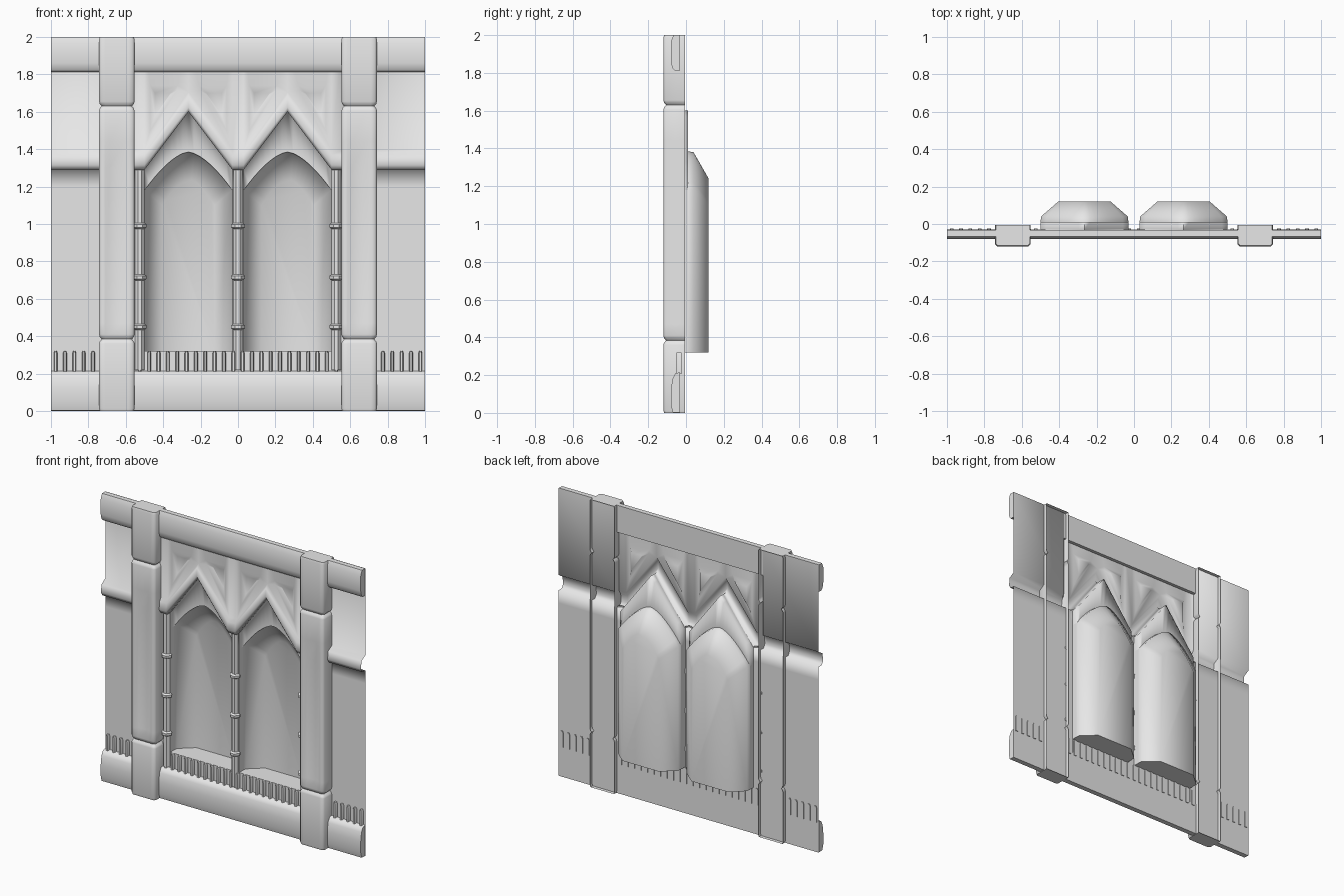
import bpy, bmesh, math

if "Cube" in bpy.data.objects:
    bpy.data.objects.remove(bpy.data.objects["Cube"], do_unlink=True)

stone = bpy.data.materials.new("pale_stone")
stone.use_nodes = True
GREY = (0.8, 0.8, 0.8, 1)
stone.diffuse_color = GREY
stone.node_tree.nodes["Principled BSDF"].inputs["Base Color"].default_value = GREY

WALL = -0.03        # plane of the main wall
CX, HALF = 0.265, 0.235   # centre and half width of each niche
SILL, SPRING, RISE = 0.32, 1.29, 0.31


def finish(name, bm, angle):
    """Weld, face the surface forward, shade and link."""
    bmesh.ops.remove_doubles(bm, verts=bm.verts, dist=0.0005)
    bmesh.ops.recalc_face_normals(bm, faces=bm.faces)
    if sum(f.normal.y * f.calc_area() for f in bm.faces) > 0.0005:
        bmesh.ops.reverse_faces(bm, faces=bm.faces)
    mesh = bpy.data.meshes.new(name)
    bm.to_mesh(mesh)
    bm.free()
    mesh.materials.append(stone)
    mesh.shade_smooth()
    mesh.set_sharp_from_angle(angle=math.radians(angle))
    obj = bpy.data.objects.new(name, mesh)
    bpy.context.collection.objects.link(obj)
    return obj


def loft(bm, rings, closed=False, caps=()):
    """Join successive point rings with quads."""
    rows = [[bm.verts.new(p) for p in ring] for ring in rings]
    n = len(rows[0])
    for a, b in zip(rows, rows[1:]):
        for i in range(n if closed else n - 1):
            j = (i + 1) % n
            bm.faces.new((a[i], a[j], b[j], b[i]))
    for c in caps:
        bm.faces.new(rows[c])


def lofted(name, rings, closed=False, caps=(), angle=40):
    bm = bmesh.new()
    loft(bm, rings, closed, caps)
    return finish(name, bm, angle)


# Wall sheet with a moulding that zigzags over the two gables
half_path = [(0.03, 0), (CX, RISE), (0.5, 0), (0.56, 0), (0.57, 0), (1, 0)]
path = [(-x, h) for x, h in reversed(half_path)] + half_path


def depth(x):
    return -0.055 if abs(x) < 0.565 else WALL


def column(x, h):
    b = SPRING + h
    return [(x, y, z) for y, z in (
        (WALL, 0), (WALL, SILL), (WALL, 1.2), (WALL, b), (-0.062, b),
        (-0.077, b + 0.025), (-0.072, b + 0.08), (depth(x), b + 0.105), (depth(x), 2))]


bm = bmesh.new()
cols = [[bm.verts.new(p) for p in column(x, h)] for x, h in path]
for (xa, _), (xb, _), a, b in zip(path, path[1:], cols, cols[1:]):
    in_niche = 0.03 < abs(xa + xb) / 2 < 0.5
    for r in range(len(a) - 1):
        if not (in_niche and r in (1, 2, 7)):
            bm.faces.new((a[r], b[r], b[r + 1], a[r + 1]))

# Sunken triangular panels on both sides of each gable
outer = [(0, SPRING + 0.105), (1, SPRING + RISE + 0.105), (1, 2), (0, 2)]
rim = [(0.13, 1.5), (0.74, 1.715), (0.76, 1.74), (0.13, 1.74)]
floor = [(0.24, 1.58), (0.58, 1.69), (0.59, 1.7), (0.24, 1.7)]
for side in (-1, 1):
    for flip in (-1, 1):
        loft(bm, [[(side * CX + flip * HALF * (1 - s), y, z) for s, z in ring]
                  for ring, y in ((outer, -0.055), (rim, -0.055), (floor, -0.033))],
             closed=True, caps=[-1])
finish("wall", bm, 100)


# Cornice and plinth running the full width
def bar(name, profile):
    return lofted(name, [[(x, y, z) for y, z in profile] for x in (-1, 1)],
                  closed=True, caps=(0, 1), angle=60)


back = WALL - 0.002
bar("cornice", [(back, 2), (-0.066, 2), (-0.08, 1.965), (-0.08, 1.86),
                (-0.072, 1.825), (-0.06, 1.812), (back, 1.812)])
bar("plinth", [(back, 0.215), (-0.055, 0.21), (-0.072, 0.18), (-0.08, 0.12),
               (-0.08, 0.04), (-0.07, 0.003), (back, 0.001)])


# Niches
STEPS = [i / 8 - 1 for i in range(17)]


def arch(cx, y, half, base, rise, power):
    return [(cx + half * t, y, base + rise * (1 - abs(t) ** power)) for t in STEPS]


def with_ends(ring, z):
    return [(ring[0][0], ring[0][1], z)] + ring + [(ring[-1][0], ring[-1][1], z)]


for side, label in ((-1, "right"), (1, "left")):
    cx = side * CX
    low = 1.18
    # Gabled hood in front of the arch
    lofted(label + "_gable_hood", [
        with_ends(arch(cx, WALL, HALF, SPRING, RISE, 1), low),
        with_ends(arch(cx, 0.01, HALF, SPRING, RISE, 1), low),
        with_ends(arch(cx, 0.01, HALF, low, 0.205, 1.6), low)], angle=100)
    # Jambs and sill
    lofted(label + "_jamb", [
        [(cx + s * HALF, y, z) for s, z in ((-1, low), (-1, SILL), (1, SILL), (1, low))]
        for y in (WALL, 0.01)])
    # Arched recess with splayed sides
    lofted(label + "_niche", [
        with_ends(arch(cx, y, half, base, rise, 1.6), SILL)
        for y, half, base, rise in ((0.01, HALF, low, 0.205), (0.04, HALF - 0.003, low, 0.2),
                                    (0.12, 0.14, 1.1, 0.14))],
        closed=True, caps=[-1], angle=58)


# Pillars, open at the back, with a sunken panel on the shaft
def pillar_ring(cx, z, shrink, sunk):
    f = -0.12 + shrink
    half = [(0.095 - shrink, -0.005), (0.095 - shrink, f + 0.012), (0.083 - shrink, f),
            (0.062, f), (0.04, f + sunk)]
    return [(cx - x, y, z) for x, y in half] + [(cx + x, y, z) for x, y in reversed(half)]


PILLAR = [(0, 0.004, 0), (0.015, 0, 0), (0.36, 0, 0), (0.372, 0.004, 0), (0.384, 0.014, 0),
          (0.396, 0.004, 0), (0.41, 0, 0), (0.47, 0, 0.012), (1.3, 0, 0.012), (1.44, 0, 0),
          (1.605, 0, 0), (1.618, 0.004, 0), (1.63, 0.014, 0), (1.642, 0.004, 0),
          (1.655, 0, 0), (1.985, 0, 0), (2, 0.004, 0)]
for side, label in ((-1, "right"), (1, "left")):
    lofted(label + "_pillar", [pillar_ring(side * 0.648, *row) for row in PILLAR],
           caps=(0, -1), angle=50)

# Slender shafts between the niches, each with three ring bands
for cx, label in ((-0.525, "right"), (0, "middle"), (0.525, "left")):
    def prow(z, grow):
        w, f = 0.025 + grow, -0.052 - grow
        return [(cx - w, WALL + 0.004, z), (cx - w, WALL - 0.005, z), (cx - 0.4 * w, f, z),
                (cx + 0.4 * w, f, z), (cx + w, WALL - 0.005, z), (cx + w, WALL + 0.004, z)]
    rows = [prow(0.22, 0)]
    for zc in (0.45, 0.715, 0.99):
        rows += [prow(zc + dz, g) for dz, g in
                 ((-0.016, 0), (-0.008, 0.012), (0.008, 0.012), (0.016, 0))]
    lofted(label + "_mullion", rows + [prow(SPRING + 0.01, 0)], angle=35)

# Row of small balusters above the plinth, just breaking through the wall
bm = bmesh.new()
for i in range(40):
    x = -0.975 + 0.05 * i
    if 0.55 < abs(x) < 0.75:
        continue
    loft(bm, [[(x + sx * w, y, z) for sx, y in ((-1, -0.025), (-1, -0.042), (-0.5, -0.05),
                                              (0.5, -0.05), (1, -0.042), (1, -0.025))]
              for z, w in ((0.205, 0.01), (0.31, 0.01), (0.32, 0.006))],
         closed=True, caps=(0, -1))
finish("balusters", bm, 40)
